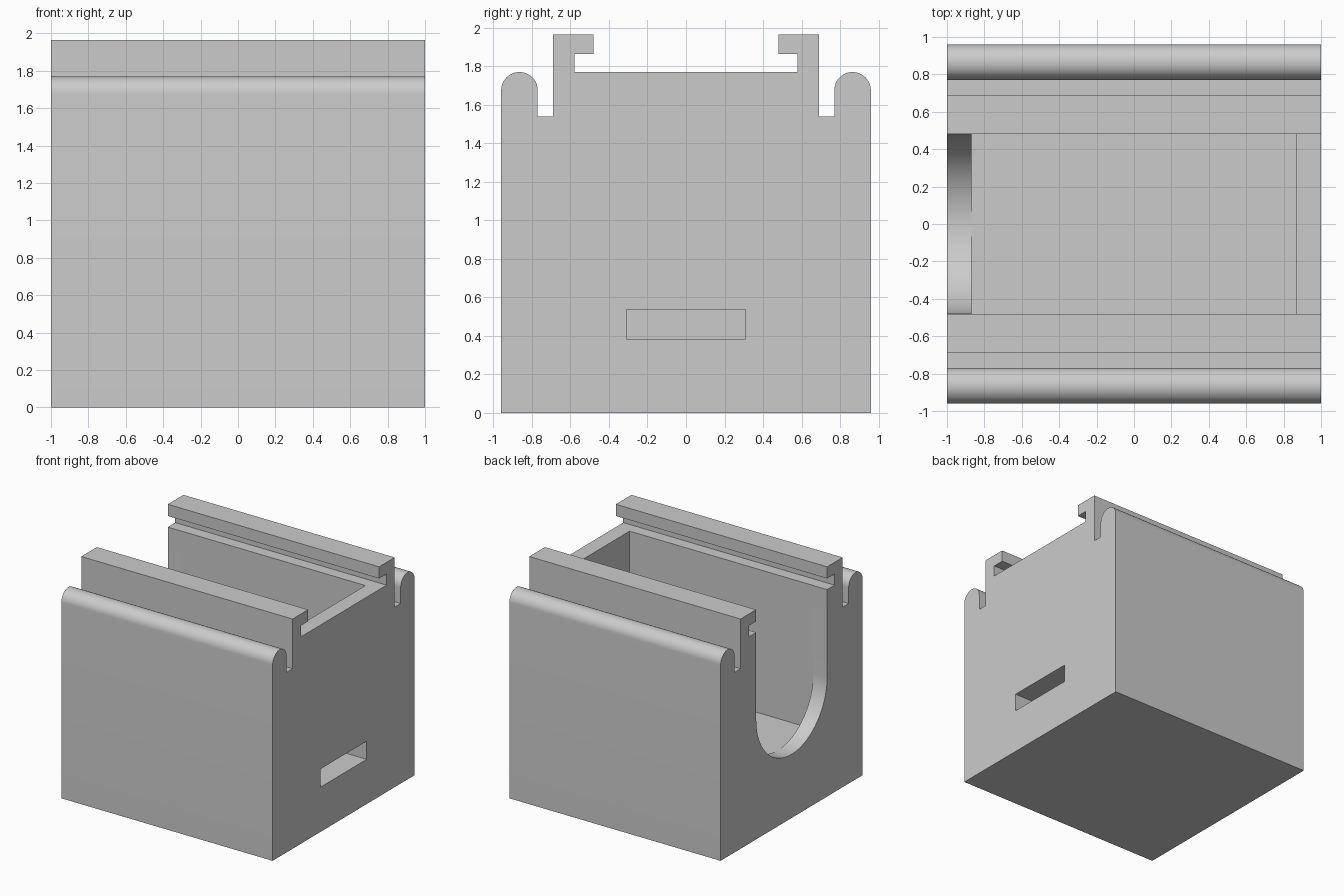
import bpy, bmesh, math

old = bpy.data.objects.get("Cube")
if old:
    bpy.data.objects.remove(old, do_unlink=True)

grey = bpy.data.materials.new("plain grey")
grey.use_nodes = True
COLOUR = (0.6, 0.6, 0.6, 1)
grey.diffuse_color = COLOUR
grey.node_tree.nodes["Principled BSDF"].inputs["Base Color"].default_value = COLOUR


def arc(cy, cz, r, start, end, steps):
    """Points on an arc in the y-z plane, angles in degrees."""
    angles = [math.radians(start + (end - start) * i / steps) for i in range(steps + 1)]
    return [(cy + r * math.cos(a), cz + r * math.sin(a)) for a in angles]


def extrude_x(name, profile, x0, x1):
    """Solid made by sweeping a y-z profile from x0 to x1."""
    bm = bmesh.new()
    face = bm.faces.new([bm.verts.new((x0, y, z)) for y, z in profile])
    swept = bmesh.ops.extrude_face_region(bm, geom=[face])["geom"]
    verts = [v for v in swept if isinstance(v, bmesh.types.BMVert)]
    bmesh.ops.translate(bm, verts=verts, vec=(x1 - x0, 0, 0))
    bmesh.ops.recalc_face_normals(bm, faces=bm.faces)
    mesh = bpy.data.meshes.new(name)
    bm.to_mesh(mesh)
    bm.free()
    mesh.materials.append(grey)
    obj = bpy.data.objects.new(name, mesh)
    bpy.context.collection.objects.link(obj)
    return obj


def rectangle(half, z0, z1):
    return [(-half, z0), (half, z0), (half, z1), (-half, z1)]


# Outer body: rounded side lips, narrow grooves and hooked rails, mirrored in y
half = [(0.96, 0)] + arc(0.865, 1.675, 0.095, 0, 180, 24) + [
    (0.77, 1.54), (0.69, 1.54), (0.69, 1.965), (0.48, 1.965),
    (0.48, 1.865), (0.58, 1.865), (0.58, 1.77)]
body = extrude_x("box_body", half + [(-y, z) for y, z in reversed(half)], -1, 1)

# Main cavity, round-bottomed end opening, and slot pocket below the floor
cutters = [
    extrude_x("cavity_cutter", rectangle(0.48, 0.542, 1.82), -0.87, 0.87),
    extrude_x("end_opening_cutter",
              arc(0, 1.024, 0.479, 180, 360, 48) + [(0.479, 1.81), (-0.479, 1.81)],
              -1.1, -0.8),
    extrude_x("slot_cutter", rectangle(0.31, 0.383, 0.538), 0.32, 1.1),
]
for cutter in cutters:
    cutter.hide_render = True
    mod = body.modifiers.new(cutter.name, 'BOOLEAN')
    mod.operation = 'DIFFERENCE'
    mod.solver = 'EXACT'
    mod.object = cutter

# Bake the cuts, then drop the cutters
bpy.context.view_layer.update()
graph = bpy.context.evaluated_depsgraph_get()
result = bpy.data.meshes.new_from_object(body.evaluated_get(graph))
body.modifiers.clear()
body.data = result
for cutter in cutters:
    bpy.data.objects.remove(cutter, do_unlink=True)

bpy.ops.object.select_all(action='DESELECT')
body.select_set(True)
bpy.context.view_layer.objects.active = body
bpy.ops.object.shade_smooth_by_angle(angle=math.radians(30))
